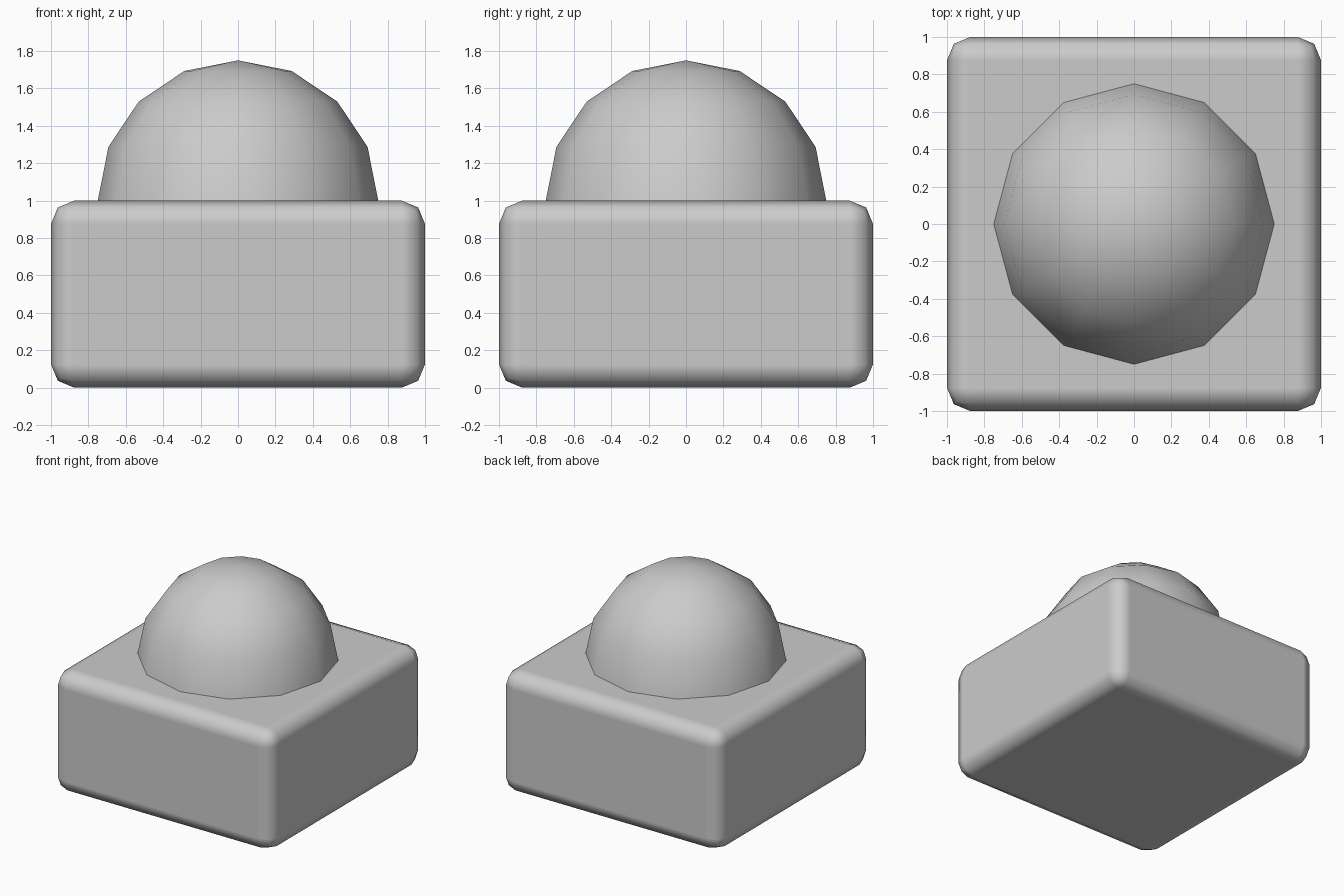
import bpy, bmesh

if "Cube" in bpy.data.objects:
    bpy.data.objects.remove(bpy.data.objects["Cube"])


def make_object(name, bm):
    for f in bm.faces:
        f.smooth = True
    mesh = bpy.data.meshes.new(name)
    bm.to_mesh(mesh)
    bm.free()
    obj = bpy.data.objects.new(name, mesh)
    bpy.context.collection.objects.link(obj)
    return obj


# Base block with rounded edges
bm = bmesh.new()
bmesh.ops.create_cube(bm, size=1)
bmesh.ops.scale(bm, vec=(2, 2, 1), verts=bm.verts)
bmesh.ops.translate(bm, vec=(0, 0, 0.5), verts=bm.verts)
base = make_object("base_block", bm)
bevel = base.modifiers.new("rounded_edges", 'BEVEL')
bevel.width = 0.125
bevel.segments = 2
bevel.limit_method = 'NONE'
bevel.harden_normals = True

# Dome: upper half of a 12-sided sphere resting on the block
bm = bmesh.new()
bmesh.ops.create_uvsphere(bm, u_segments=12, v_segments=8, radius=0.75)
lower = [v for v in bm.verts if v.co.z < -0.01]
bmesh.ops.delete(bm, geom=lower, context='VERTS')
bmesh.ops.translate(bm, vec=(0, 0, 1), verts=bm.verts)
dome = make_object("dome", bm)
